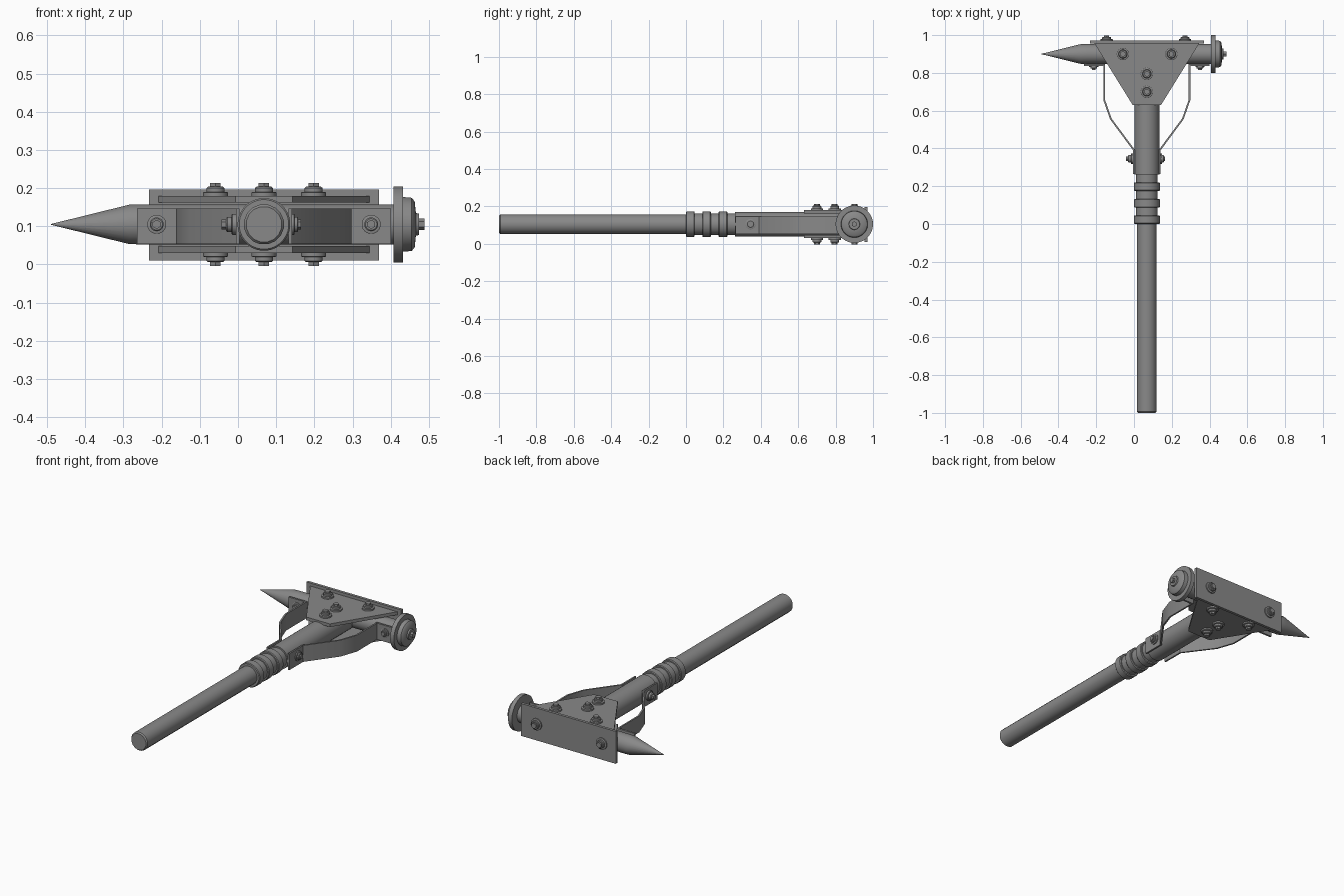
import bpy, bmesh, math
from mathutils import Vector

cube = bpy.data.objects.get("Cube")
if cube:
    bpy.data.objects.remove(cube, do_unlink=True)

steel = bpy.data.materials.new("grey steel")
steel.use_nodes = True
GREY = (0.25, 0.25, 0.25, 1)
steel.diffuse_color = GREY
steel.node_tree.nodes["Principled BSDF"].inputs["Base Color"].default_value = GREY

CX, CZ, HEAD_Y = 0.068, 0.105, 0.9   # handle axis and head axis


def finish(bm, name):
    bmesh.ops.recalc_face_normals(bm, faces=bm.faces)
    mesh = bpy.data.meshes.new(name)
    bm.to_mesh(mesh)
    bm.free()
    mesh.materials.append(steel)
    obj = bpy.data.objects.new(name, mesh)
    bpy.context.collection.objects.link(obj)
    bpy.ops.object.select_all(action='DESELECT')
    obj.select_set(True)
    bpy.context.view_layer.objects.active = obj
    bpy.ops.object.shade_smooth_by_angle(angle=math.radians(35))
    return obj


def lathe(name, origin, axis, profile, sides=32):
    """Turn (distance, radius) pairs about an axis, with capped ends."""
    bm = bmesh.new()
    turn = Vector(axis).to_track_quat('Z', 'Y')
    rings = []
    for d, r in profile:
        ring = []
        for i in range(sides):
            a = math.tau * (i + 0.5) / sides
            p = Vector((r * math.cos(a), r * math.sin(a), d))
            ring.append(bm.verts.new(turn @ p + Vector(origin)))
        rings.append(ring)
    for a, b in zip(rings, rings[1:]):
        for i in range(sides):
            j = (i + 1) % sides
            bm.faces.new((a[i], a[j], b[j], b[i]))
    bm.faces.new(rings[0])
    bm.faces.new(rings[-1])
    return finish(bm, name)


def prism(name, outline, z0, z1):
    """Extrude an outline in x and y from z0 up to z1."""
    bm = bmesh.new()
    face = bm.faces.new([bm.verts.new((x, y, z0)) for x, y in outline])
    out = bmesh.ops.extrude_face_region(bm, geom=[face])
    verts = [g for g in out["geom"] if isinstance(g, bmesh.types.BMVert)]
    bmesh.ops.translate(bm, verts=verts, vec=(0, 0, z1 - z0))
    return finish(bm, name)


def bolt(name, origin, axis, height=0.034, radius=0.033):
    """Washer, round collar and hexagonal head."""
    h, r = height, radius
    lathe(name + "_collar", origin, axis,
          [(-0.005, r), (0.25 * h, r), (0.3 * h, 0.92 * r), (0.3 * h, 0.72 * r),
           (0.6 * h, 0.72 * r), (0.7 * h, 0.6 * r)], 20)
    lathe(name + "_hex", origin, axis, [(0, 0.48 * r), (h, 0.48 * r)], 6)


# Handle with grip rings and upper sleeve
lathe("handle", (CX, 0, CZ), (0, 1, 0),
      [(-1, 0.047), (-0.993, 0.053), (0.0, 0.053)], 16)
lathe("grip_core", (CX, 0, CZ), (0, 1, 0), [(0.0, 0.058), (0.28, 0.058)])
for i, y in enumerate((0.0, 0.087, 0.175)):
    lathe(f"grip_ring_{i + 1}", (CX, y, CZ), (0, 1, 0),
          [(0, 0.065), (0.004, 0.069), (0.042, 0.069), (0.046, 0.065)])
lathe("handle_sleeve", (CX, 0, CZ), (0, 1, 0), [(0.262, 0.066), (HEAD_Y, 0.066)])

# Head bar with its spike and striking disc
lathe("head_spike", (0, HEAD_Y, CZ), (1, 0, 0),
      [(-0.49, 0.001), (-0.285, 0.052), (-0.25, 0.053), (0.412, 0.053)], 24)
lathe("striking_disc", (0, HEAD_Y, CZ), (1, 0, 0),
      [(0.408, 0.1), (0.432, 0.1), (0.432, 0.072), (0.455, 0.07),
       (0.463, 0.06), (0.466, 0.03), (0.474, 0.028)])
lathe("disc_hex", (0, HEAD_Y, CZ), (1, 0, 0), [(0.47, 0.015), (0.489, 0.015)], 6)

# Rear plate and its bolts
prism("rear_plate", [(-0.233, 0.955), (0.37, 0.955), (0.37, 0.971), (-0.233, 0.971)],
      0.011, 0.197)
for side, x in (("right", -0.145), ("left", 0.27)):
    bolt(f"rear_bolt_{side}", (x, 0.971, CZ), (0, 1, 0), 0.028)

# Upper and lower tapered plates with four bolts each
taper = [(CX - 0.278, 0.957), (CX - 0.075, 0.63), (CX + 0.075, 0.63), (CX + 0.278, 0.957)]
for side, s in (("upper", 1), ("lower", -1)):
    prism(f"{side}_plate", taper, CZ + s * 0.057, CZ + s * 0.075)
    for i, (dx, y) in enumerate(((-0.127, 0.9), (0.13, 0.9), (0, 0.795), (0, 0.7))):
        bolt(f"{side}_plate_bolt_{i + 1}", (CX + dx, y, CZ + s * 0.075), (0, 0, s))

# Bent side straps, mirrored about the handle
outer = [(0.333, 0.837), (0.23, 0.837), (0.23, 0.655), (0.195, 0.555),
         (0.073, 0.39), (0.073, 0.265)]
inner = [(0.064, 0.265), (0.064, 0.393), (0.187, 0.559), (0.221, 0.657),
         (0.221, 0.848), (0.333, 0.848)]
for side, s, h in (("left", 1, 0.024), ("right", -1, 0.038)):
    prism(f"{side}_strap", [(CX + s * x, y) for x, y in outer + inner], 0.053, 0.147)
    bolt(f"{side}_strap_head_bolt", (CX + s * 0.281, 0.838, CZ), (0, -1, 0), 0.022, 0.025)
    bolt(f"{side}_strap_sleeve_bolt", (CX + s * 0.073, 0.345, CZ), (s, 0, 0), h, 0.028)
